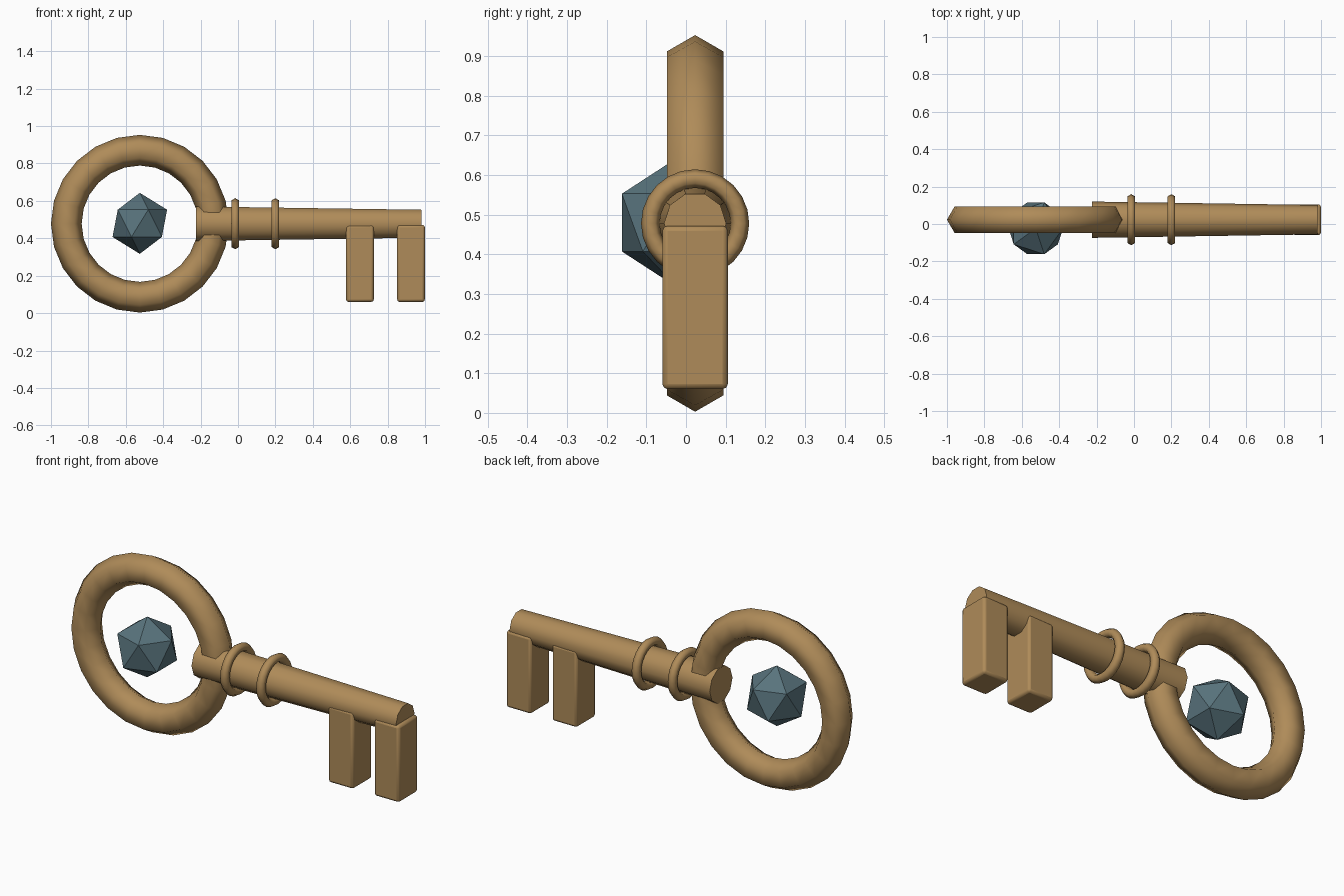
import bpy
from math import radians, pi

cube = bpy.data.objects.get("Cube")
if cube:
    bpy.data.objects.remove(cube, do_unlink=True)

AXIS_Y, AXIS_Z = 0.023, 0.478   # centre line of the key
BOW_X = -0.525                  # centre of the round handle


def make_material(name, rgb):
    mat = bpy.data.materials.new(name)
    mat.use_nodes = True
    mat.diffuse_color = (*rgb, 1)
    bsdf = mat.node_tree.nodes["Principled BSDF"]
    bsdf.inputs["Base Color"].default_value = (*rgb, 1)
    bsdf.inputs["Roughness"].default_value = 0.7
    return mat


brass = make_material("aged_brass", (0.43, 0.26, 0.10))
stone = make_material("slate_blue", (0.098, 0.171, 0.202))


def finish(name, mat, angle=None):
    obj = bpy.context.object
    obj.name = obj.data.name = name
    obj.data.materials.append(mat)
    if angle:
        bpy.ops.object.shade_smooth_by_angle(angle=radians(angle))
    return obj


def ring(name, x, major, minor, rotation):
    bpy.ops.mesh.primitive_torus_add(
        location=(x, AXIS_Y, AXIS_Z), rotation=rotation,
        major_segments=24, minor_segments=6,
        major_radius=major, minor_radius=minor)
    return finish(name, brass, 80)


# Round handle, with two collars on the shaft
ring("bow_ring", BOW_X, 0.393, 0.082, (pi / 2, 0, 0))
for name, x in (("inner_collar", -0.015), ("outer_collar", 0.2)):
    ring(name, x, 0.113, 0.0235, (0, pi / 2, 0))

# Tapered shaft running along x, flat on top and bottom
start, end = -0.225, 0.98
bpy.ops.mesh.primitive_cone_add(
    vertices=10, radius1=0.097, radius2=0.0785, depth=end - start,
    location=((start + end) / 2, AXIS_Y, AXIS_Z), rotation=(0, pi / 2, 0))
finish("shaft", brass, 45)

# Two teeth with softened edges
for name, x in (("inner_tooth", 0.652), ("end_tooth", 0.925)):
    bpy.ops.mesh.primitive_cube_add(size=1, location=(x, AXIS_Y, 0.266))
    tooth = bpy.context.object
    tooth.scale = (0.148, 0.165, 0.412)
    bpy.ops.object.transform_apply(location=False, rotation=False, scale=True)
    bevel = tooth.modifiers.new("soft_edges", "BEVEL")
    bevel.width = 0.013
    bevel.segments = 2
    finish(name, brass, 30)

# Faceted gem floating inside the handle
bpy.ops.mesh.primitive_ico_sphere_add(
    subdivisions=1, radius=0.163, location=(BOW_X, -0.023, 0.48))
finish("gem", stone)

# Turn the shaft section so its side corners lie level
shaft = bpy.data.objects["shaft"]
shaft.select_set(True)
